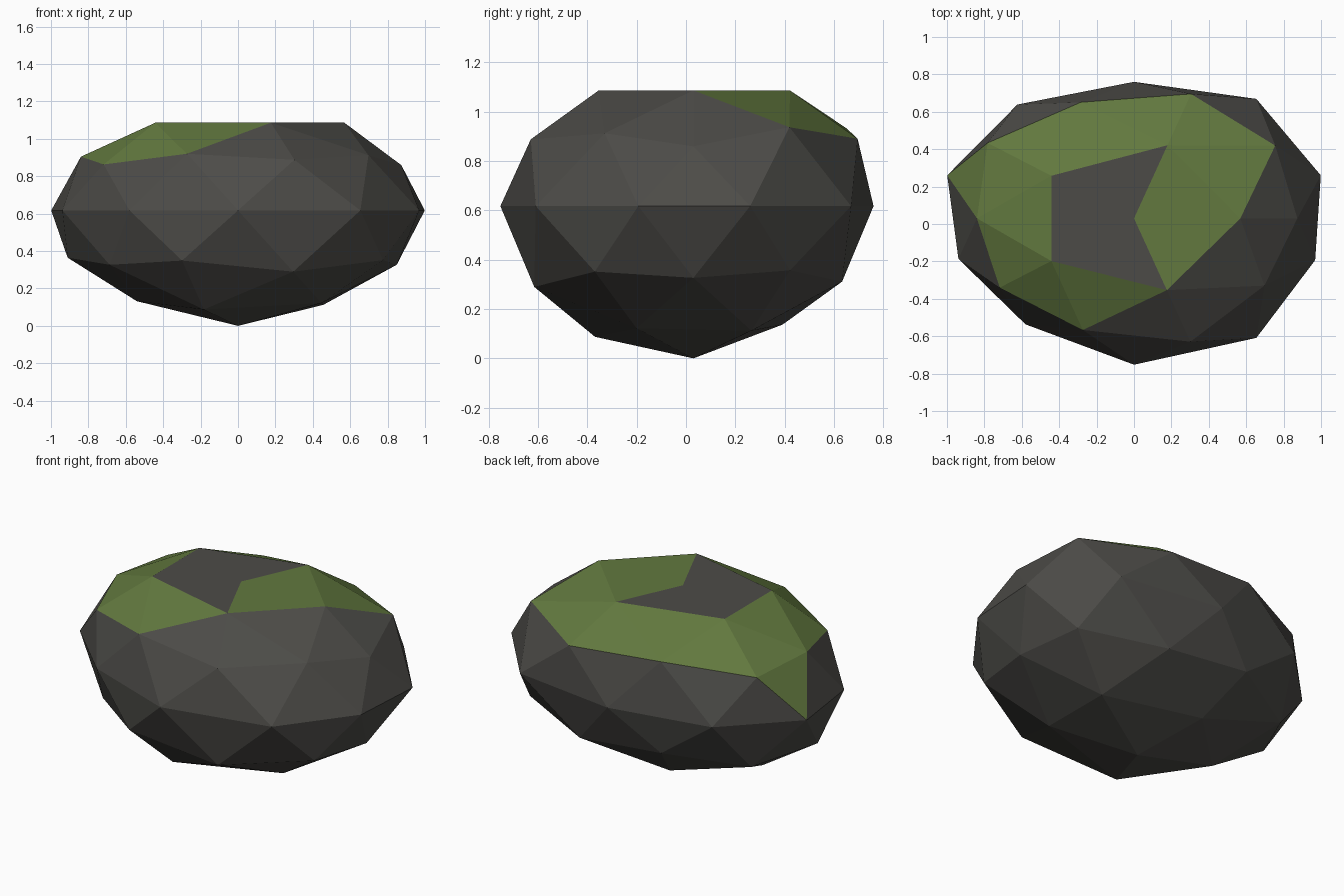
import bpy, bmesh, math

default = bpy.data.objects.get("Cube")
if default:
    bpy.data.objects.remove(default)


def make_material(name, rgb):
    mat = bpy.data.materials.new(name)
    mat.use_nodes = True
    mat.diffuse_color = (*rgb, 1)
    mat.node_tree.nodes["Principled BSDF"].inputs["Base Color"].default_value = (*rgb, 1)
    return mat


def angle(v):
    return math.degrees(math.atan2(v.y, v.x)) % 360


# Bulge of each boulder corner, ring by ring from the base, counterclockwise from +x
BULGE = [
    1.06,
    1.02, 0.97, 0.98, 1.07, 1.0,
    0.95, 1.0, 1.0, 0.95, 1.07,
    1.0, 0.96, 0.97, 1.03, 1.02,
    1.0, 1.06, 0.98, 1.01, 1.0, 0.94, 0.94, 1.05, 1.06, 0.97,
    0.93, 1.05, 1.03, 0.945, 1.04,
    1.045, 1.03, 0.94, 0.99, 0.965,
    1.03, 1.05, 0.99, 0.99, 1.03,
    1.0,
]
SCALE = (1.05, 0.745, 0.582)
CENTRE_Y, CENTRE_Z, TOP = 0.03, 0.617, 1.086


def is_moss(c):
    a = angle(c)
    if c.z > 0.85:                       # flat crown
        return c.x > 0.1
    if c.z > 0.55:                       # sloping shoulder
        return 25 < a < 265
    return c.z > 0.25 and 155 < a < 170  # single hanging patch


# Boulder
bm = bmesh.new()
bmesh.ops.create_icosphere(bm, subdivisions=2, radius=1)
for face in bm.faces:
    face.smooth = False
    face.material_index = int(is_moss(face.calc_center_median()))

# Uneven squashed shape with a flattened top
corners = sorted(bm.verts, key=lambda v: (round(v.co.z, 1), round(angle(v.co) + 0.5) % 360))
for v, f in zip(corners, BULGE):
    x, y, z = (c * s * f for c, s in zip(v.co, SCALE))
    v.co = (x, y + CENTRE_Y, max(0, min(z + CENTRE_Z, TOP)))

mesh = bpy.data.meshes.new("boulder")
bm.to_mesh(mesh)
bm.free()
mesh.materials.append(make_material("dark stone", (0.073, 0.071, 0.064)))
mesh.materials.append(make_material("moss green", (0.122, 0.190, 0.049)))
boulder = bpy.data.objects.new("boulder", mesh)
bpy.context.scene.collection.objects.link(boulder)
